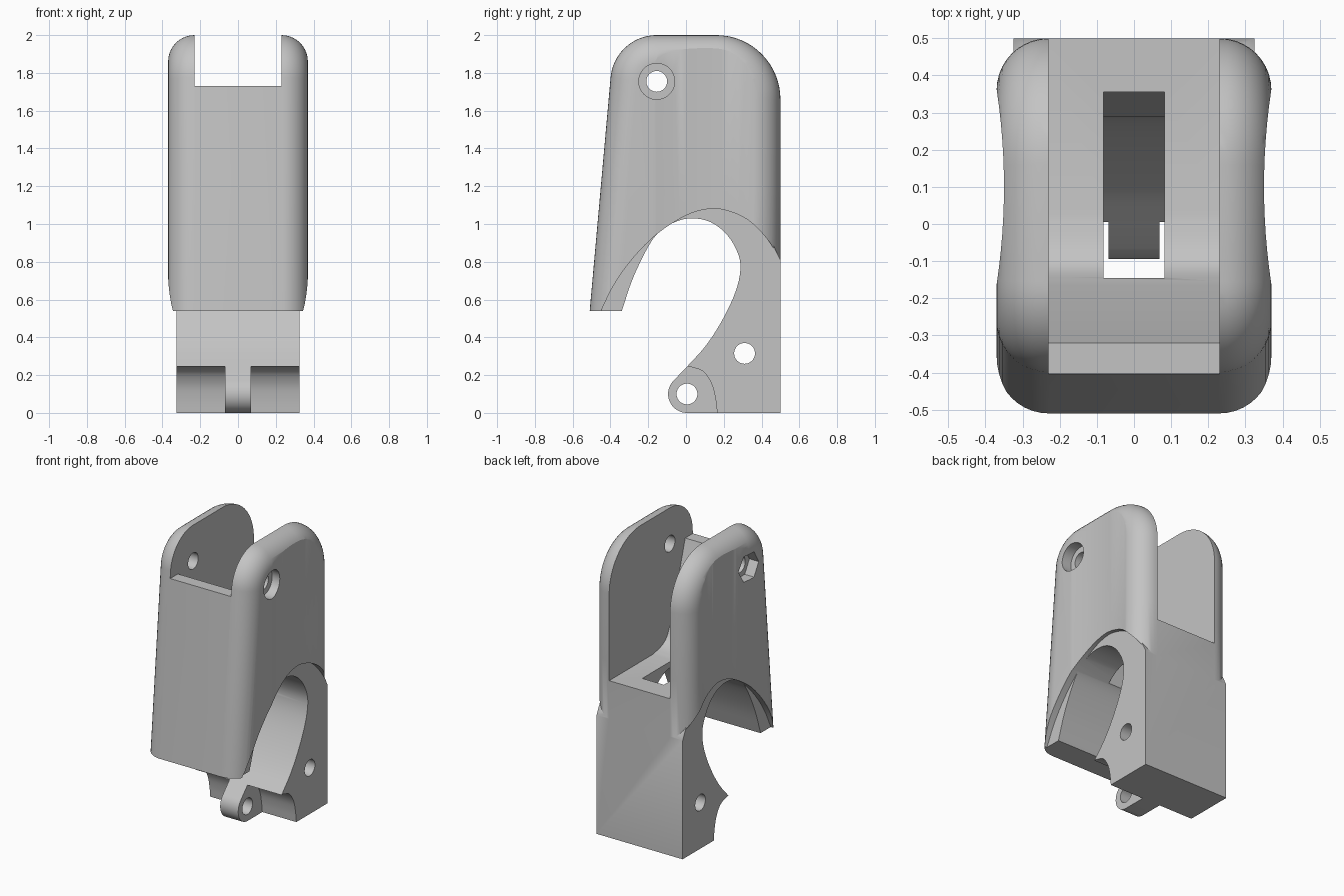
import bpy, bmesh, math
from mathutils import Vector

cube = bpy.data.objects.get("Cube")
if cube:
    bpy.data.objects.remove(cube, do_unlink=True)

grey = bpy.data.materials.new("light_grey")
grey.use_nodes = True
grey.diffuse_color = (0.55, 0.55, 0.55, 1)
grey.node_tree.nodes["Principled BSDF"].inputs["Base Color"].default_value = (0.55, 0.55, 0.55, 1)


def arc(cy, cz, r, a0, a1, n=16):
    angles = [math.radians(a0 + (a1 - a0) * i / n) for i in range(n + 1)]
    return [(cy + r * math.cos(a), cz + r * math.sin(a)) for a in angles]


def spline(points, n=4):
    """Smooth curve through the given points."""
    p = [Vector(q) for q in points]
    p = [2 * p[0] - p[1]] + p + [2 * p[-1] - p[-2]]
    out = []
    for a, b, c, d in zip(p, p[1:], p[2:], p[3:]):
        for i in range(n):
            t = i / n
            v = 0.5 * (2 * b + (c - a) * t + (2 * a - 5 * b + 4 * c - d) * t * t
                       + (3 * b - a - 3 * c + d) * t ** 3)
            out.append(tuple(v))
    return out + [tuple(points[-1])]


def prism(name, profile, x0, x1, bevel=0):
    """Extrude a side profile (y, z) from x0 to x1, optionally rounding the rims."""
    bm = bmesh.new()
    ends = [[bm.verts.new((x, y, z)) for y, z in profile] for x in (x0, x1)]
    caps = [bm.faces.new(loop) for loop in ends]
    n = len(profile)
    for i in range(n):
        j = (i + 1) % n
        bm.faces.new((ends[0][i], ends[0][j], ends[1][j], ends[1][i]))
    bmesh.ops.recalc_face_normals(bm, faces=bm.faces)
    if bevel:
        rims = list({e for f in caps for e in f.edges})
        bmesh.ops.bevel(bm, geom=rims, offset=bevel, offset_type='OFFSET', segments=10,
                        profile=0.5, affect='EDGES', clamp_overlap=False)
    mesh = bpy.data.meshes.new(name)
    bm.to_mesh(mesh)
    bm.free()
    mesh.materials.append(grey)
    obj = bpy.data.objects.new(name, mesh)
    bpy.context.collection.objects.link(obj)
    return obj


def combine(target, tool, operation='DIFFERENCE'):
    mod = target.modifiers.new("combine", 'BOOLEAN')
    mod.operation, mod.solver, mod.object = operation, 'EXACT', tool
    bpy.context.view_layer.objects.active = target
    bpy.ops.object.modifier_apply(modifier=mod.name)
    bpy.data.objects.remove(tool, do_unlink=True)


def cut(target, profile, x0, x1):
    combine(target, prism("cutter", profile, x0, x1))


# Outer shell with rounded rims
shell = [(0.5, 0.46), (0.5, 1.2)] + arc(0.16, 1.66, 0.34, 0, 90)
shell += arc(-0.155, 1.755, 0.245, 90, 175) + [(-0.517, 0.46)]
body = prism("housing", shell, -0.37, 0.37, bevel=0.14)

# Shallow waist down each side
for side in (-1, 1):
    bpy.ops.mesh.primitive_cylinder_add(vertices=256, radius=1.75, depth=4,
                                        location=(side * 2.1, 0.1, 1))
    combine(body, bpy.context.object)

# Wide arch under the shell
arch = spline([(0.5, 0.81), (0.43, 0.92), (0.33, 1.02), (0.22, 1.07), (0.12, 1.08), (0, 1.045),
               (-0.15, 0.95), (-0.28, 0.82), (-0.38, 0.68), (-0.45, 0.54)])
cut(body, arch + [(-0.7, 0.54), (-0.7, 0), (0.7, 0), (0.7, 0.81)], -0.6, 0.6)

# Narrower core with the grip opening, foot and hinge tab
opening = spline([(-0.34, 0.54), (-0.28, 0.715), (-0.2, 0.88), (-0.14, 0.96), (-0.06, 1.01),
                  (0.03, 1.03), (0.13, 1.01), (0.22, 0.94), (0.28, 0.83), (0.285, 0.73),
                  (0.25, 0.61), (0.18, 0.47), (0.1, 0.35), (0.01, 0.25)])
top = [(y, z + 0.02) for y, z in arch[3:-1]]
core = [(0.5, 0), (0.5, 0.81)] + top + [(-0.45, 0.54)] + opening
core += arc(0.005, 0.1, 0.1, 135, 270)
combine(body, prism("core", core, -0.325, 0.325), 'UNION')

# Deep slot between the two cheeks
slot = [(0.7, 1.07)] + spline([(0.03, 1.07), (-0.06, 1.09), (-0.12, 1.13), (-0.165, 1.22)])
cut(body, slot + [(-0.32, 1.73), (-0.7, 1.73), (-0.7, 2.2), (0.7, 2.2)], -0.23, 0.23)

# Window through the slot floor, running out along the opening
cut(body, [(-0.145, 1.3), (0.355, 1.3), (0.355, 1.0), (0.24, 0.6), (0, 0.6), (-0.145, 0.85)],
    -0.082, 0.082)

# Clearance on both sides of the hinge tab
relief = spline([(0.02, 0.245), (0.09, 0.22), (0.135, 0.155), (0.155, 0.08), (0.165, 0)])
for x0, x1 in ((-0.5, -0.068), (0.068, 0.5)):
    cut(body, [(-0.3, 0.245)] + relief + [(0.165, -0.1), (-0.3, -0.1)], x0, x1)

# Cross holes
for y, z in ((0.005, 0.1), (0.31, 0.315), (-0.155, 1.755)):
    cut(body, arc(y, z, 0.055, 0, 352.5, 47), -0.6, 0.6)

# Round screw recess on one cheek, hexagonal nut recess on the other
cut(body, arc(-0.155, 1.755, 0.095, 0, 352.5, 47), 0.3, 0.6)
cut(body, arc(-0.155, 1.755, 0.1, 0, 300, 5), -0.6, -0.3)

bpy.ops.object.select_all(action='DESELECT')
body.select_set(True)
bpy.context.view_layer.objects.active = body
bpy.ops.object.shade_smooth_by_angle(angle=math.radians(30))
